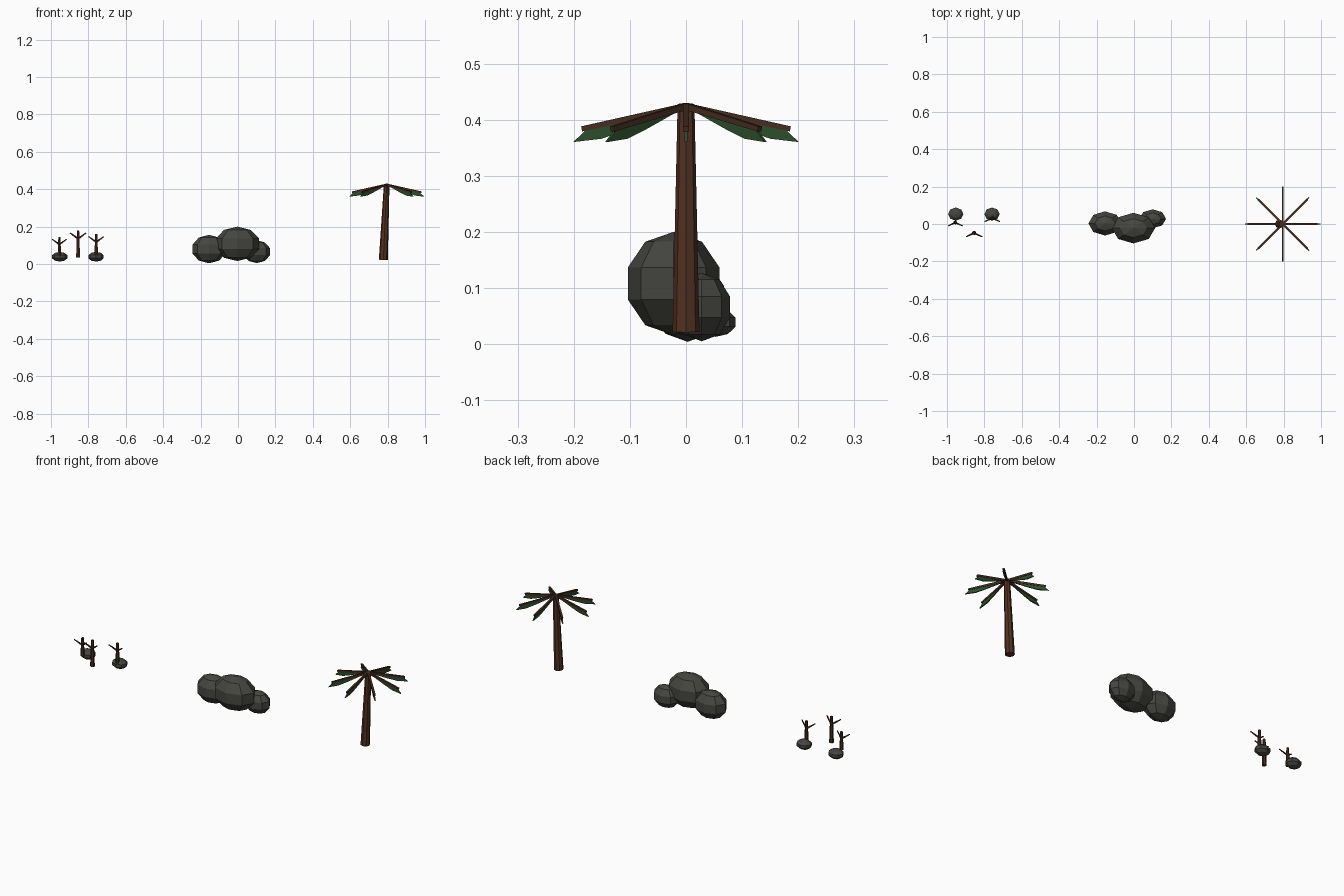
import bpy, bmesh, math
from mathutils import Vector, Matrix

if "Cube" in bpy.data.objects:
    bpy.data.objects.remove(bpy.data.objects["Cube"])


def material(name, rgb):
    m = bpy.data.materials.new(name)
    m.diffuse_color = (*rgb, 1)
    m.use_nodes = True
    m.node_tree.nodes["Principled BSDF"].inputs["Base Color"].default_value = m.diffuse_color
    return m


STONE = material("dark stone", (0.06, 0.062, 0.052))
BARK = material("brown bark", (0.085, 0.031, 0.016))
TWIG = material("dark twig", (0.06, 0.025, 0.014))
LEAF = material("palm green", (0.025, 0.075, 0.025))


def make(name, bm, mat):
    bmesh.ops.recalc_face_normals(bm, faces=bm.faces)
    me = bpy.data.meshes.new(name)
    bm.to_mesh(me)
    bm.free()
    me.materials.append(mat)
    ob = bpy.data.objects.new(name, me)
    bpy.context.collection.objects.link(ob)
    return ob


def rock(name, loc, radii):
    bm = bmesh.new()
    bmesh.ops.create_uvsphere(bm, u_segments=8, v_segments=5, radius=1,
                              matrix=Matrix.Translation(loc) @ Matrix.Diagonal((*radii, 1)))
    make(name, bm, STONE)


def add_limb(bm, a, b, r1, r2, sides):
    a, b = Vector(a), Vector(b)
    d = b - a
    rot = Vector((0, 0, 1)).rotation_difference(d).to_matrix().to_4x4()
    bmesh.ops.create_cone(bm, cap_ends=True, segments=sides, radius1=r1, radius2=r2,
                          depth=d.length, matrix=Matrix.Translation((a + b) / 2) @ rot)


def add_prism(bm, profile, half, place):
    """Extrude an outline in the x-z plane to a thin plate."""
    f = bm.faces.new([bm.verts.new(place @ Vector((x, -half, z))) for x, z in profile])
    g = bmesh.ops.extrude_face_region(bm, geom=[f])
    shift = place.to_3x3() @ Vector((0, 2 * half, 0))
    bmesh.ops.translate(bm, vec=shift, verts=[v for v in g["geom"] if isinstance(v, bmesh.types.BMVert)])


# boulder cluster
rock("large_boulder", (-0.003, -0.022, 0.108), (0.122, 0.086, 0.092))
rock("left_boulder", (-0.155, 0.003, 0.08), (0.093, 0.068, 0.076))
rock("right_boulder", (0.1, 0.028, 0.066), (0.075, 0.053, 0.061))

# palm: leaning trunk
bm = bmesh.new()
add_limb(bm, (0.777, 0, 0.022), (0.795, 0, 0.428), 0.024, 0.015, 8)
make("palm_trunk", bm, BARK)

# palm: eight ribs, each with a thin hanging leaf
for i in range(8):
    place = Matrix.Translation((0.795, 0, 0)) @ Matrix.Rotation(i * math.pi / 4, 4, 'Z')
    bm = bmesh.new()
    add_prism(bm, [(0, 0.43), (0.187, 0.388), (0.185, 0.379), (0, 0.418)], 0.005, place)
    make("palm_rib", bm, TWIG)
    bm = bmesh.new()
    add_prism(bm, [(0.01, 0.42), (0.18, 0.38), (0.201, 0.36), (0.15, 0.366), (0.1, 0.384)],
              0.003, place)
    make("palm_leaf", bm, LEAF)

# bare saplings: stem with two forked branches
for x, y, z0, z1, s in ((-0.955, 0.008, 0.045, 0.145, 0.9),
                        (-0.855, -0.048, 0.036, 0.18, 1.0),
                        (-0.758, 0.032, 0.04, 0.16, 0.95)):
    bm = bmesh.new()
    add_limb(bm, (x, y, z0), (x, y, z1), 0.012 * s, 0.007 * s, 6)
    for side in (-1, 1):
        add_limb(bm, (x, y, z1 - 0.045 * s), (x + side * 0.043 * s, y - 0.02 * s, z1 - 0.014 * s),
                 0.006 * s, 0.003 * s, 5)
    make("bare_sapling", bm, TWIG)

# small stones beside the outer saplings
for x in (-0.953, -0.759):
    rock("small_stone", (x, 0.053, 0.039), (0.043, 0.037, 0.026))
